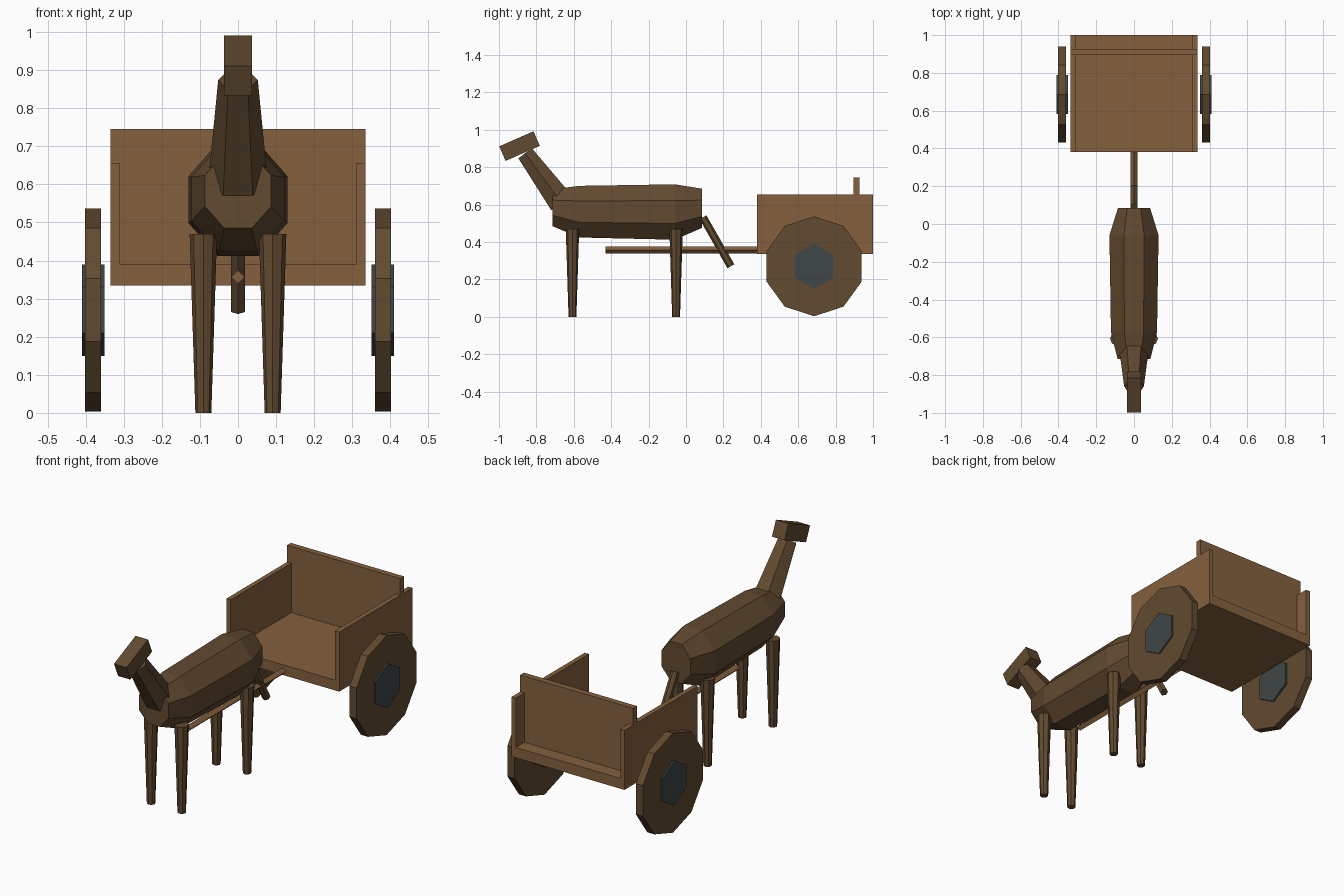
import bpy, bmesh
from math import cos, sin, pi, radians
from mathutils import Vector

cube = bpy.data.objects.get("Cube")
if cube:
    bpy.data.objects.remove(cube, do_unlink=True)


def material(name, rgb):
    m = bpy.data.materials.new(name)
    m.use_nodes = True
    m.diffuse_color = (*rgb, 1)
    m.node_tree.nodes["Principled BSDF"].inputs["Base Color"].default_value = (*rgb, 1)
    return m


wood = material("light wood", (0.235, 0.119, 0.047))
brown = material("dark brown", (0.122, 0.069, 0.030))
slate = material("slate grey", (0.050, 0.061, 0.063))


def finish(name, bm, mat):
    bmesh.ops.recalc_face_normals(bm, faces=bm.faces)
    mesh = bpy.data.meshes.new(name)
    bm.to_mesh(mesh)
    bm.free()
    mesh.materials.append(mat)
    ob = bpy.data.objects.new(name, mesh)
    bpy.context.scene.collection.objects.link(ob)
    return ob


def box(name, lo, hi, mat):
    lo, hi = Vector(lo), Vector(hi)
    bm = bmesh.new()
    bmesh.ops.create_cube(bm, size=1)
    bmesh.ops.scale(bm, vec=hi - lo, verts=bm.verts)
    ob = finish(name, bm, mat)
    ob.location = (lo + hi) / 2
    return ob


def loft(name, rings, sides, mat, phase=0.0):
    """Skin capped polygon rings given as (centre, u axis, v axis)."""
    bm = bmesh.new()
    loops = []
    for c, u, v in rings:
        angles = [phase + 2 * pi * i / sides for i in range(sides)]
        loops.append([bm.verts.new(c + u * cos(a) + v * sin(a)) for a in angles])
    for a, b in zip(loops, loops[1:]):
        for i in range(sides):
            j = (i + 1) % sides
            bm.faces.new((a[i], a[j], b[j], b[i]))
    bm.faces.new(loops[0])
    bm.faces.new(loops[-1])
    return finish(name, bm, mat)


def rod(name, start, end, r0, r1, sides, mat, side_axis=(1, 0, 0), phase=0.0):
    start, end, u = Vector(start), Vector(end), Vector(side_axis)
    v = (end - start).normalized().cross(u)
    return loft(name, [(start, u * r0, v * r0), (end, u * r1, v * r1)], sides, mat, phase)


# Animal body: octagonal sections of (y, centre z, half width, half height)
flat = 1 / cos(pi / 8)
sections = [(-0.715, 0.583, 0.087, 0.098), (-0.57, 0.562, 0.122, 0.138),
            (-0.06, 0.56, 0.13, 0.148), (0.085, 0.58, 0.085, 0.105)]
loft("body", [(Vector((0, y, z)), Vector((w * flat, 0, 0)), Vector((0, 0, h * flat)))
              for y, z, w, h in sections], 8, brown, pi / 8)

# Neck, head and tail
rod("neck", (0, -0.666, 0.61), (0, -0.86, 0.874), 0.078, 0.052, 6, brown)
head = box("head", (-0.037, -0.99, 0.87), (0.037, -0.79, 0.955), brown)
head.rotation_euler.x = radians(23.7)
rod("tail", (0, 0.091, 0.532), (0, 0.24, 0.27), 0.021, 0.021, 6, brown, phase=pi / 6)

# Cart bed
box("cart_floor", (-0.31, 0.38, 0.335), (0.31, 1.0, 0.39), wood)
box("cart_backboard", (-0.335, 0.895, 0.36), (0.335, 0.927, 0.745), wood)
rod("cart_shaft", (0, -0.43, 0.357), (0, 0.4, 0.357), 0.018, 0.018, 4, wood)

# Mirrored parts
for side, s in (("left", 1), ("right", -1)):
    for pos, y in (("front", -0.607), ("back", -0.053)):
        rod(f"{pos}_{side}_leg", (s * 0.091, y, 0), (s * 0.091, y, 0.47),
            0.021, 0.036, 8, brown)
    x0, x1 = sorted((s * 0.31, s * 0.335))
    box(f"{side}_cart_side", (x0, 0.38, 0.335), (x1, 1.0, 0.655), wood)
    for part, a, b, r, n, mat in (("wheel", 0.36, 0.402, 0.267, 10, brown),
                                  ("hub", 0.35, 0.41, 0.12, 6, slate)):
        rod(f"{side}_{part}", (s * a, 0.685, 0.27), (s * b, 0.685, 0.27),
            r, r, n, mat, side_axis=(0, 0, 1))
